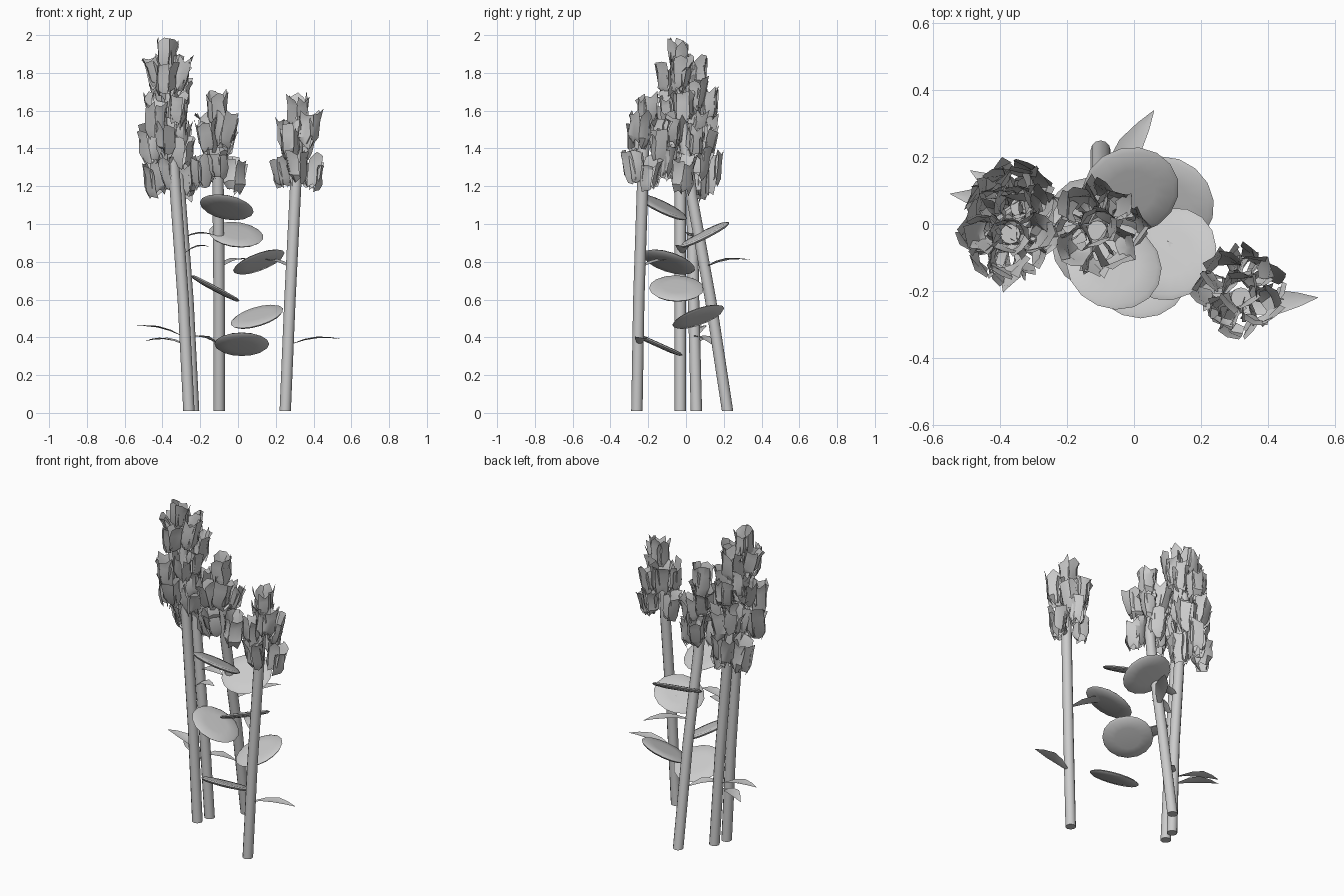
import bpy, bmesh, math, random
from mathutils import Vector, Matrix

if "Cube" in bpy.data.objects:
    bpy.data.objects.remove(bpy.data.objects["Cube"])
random.seed(7)

def finish(bm, name, smooth=40):
    me = bpy.data.meshes.new(name)
    bm.normal_update()
    bm.to_mesh(me)
    bm.free()
    ob = bpy.data.objects.new(name, me)
    bpy.context.collection.objects.link(ob)
    bpy.context.view_layer.objects.active = ob
    ob.select_set(True)
    bpy.ops.object.shade_smooth_by_angle(angle=math.radians(smooth))
    ob.select_set(False)
    return ob

def stem(name, path, r=0.03, n=12):
    bm = bmesh.new()
    rings = [[bm.verts.new((x + r * math.cos(2 * math.pi * i / n),
                            y + r * math.sin(2 * math.pi * i / n), z))
              for i in range(n)] for x, y, z in path]
    for a, b in zip(rings, rings[1:]):
        for i in range(n):
            bm.faces.new((a[i], a[(i + 1) % n], b[(i + 1) % n], b[i]))
    bm.faces.new(rings[0][::-1])
    bm.faces.new(rings[-1])
    finish(bm, name)

def add_blossom(bm, pos, axis, size):
    # five broad ragged petals with pointed corners
    m = (Matrix.Translation(pos) @ Vector(axis).to_track_quat('Z', 'Y').to_matrix().to_4x4()
         @ Matrix.Rotation(random.uniform(0, 6.28), 4, 'Z'))
    rows = [(0.030, -0.09, 0.028), (0.046, -0.05, 0.036),
            (0.046, 0.03, 0.038), (0.056, 0.075, 0.036)]
    for k in range(5):
        rot = m @ Matrix.Rotation(2 * math.pi * k / 5 + random.uniform(-.2, .2), 4, 'Z')
        lift = random.uniform(-.025, .015)
        lean = random.uniform(-.012, .012)
        grid = []
        for j, (r, z, w) in enumerate(rows):
            ragged = 0.024 if j in (0, 3) else 0.006
            grid.append([bm.verts.new(rot @ (Vector((
                r + random.uniform(-.01, .01) - 0.004 * abs(s), s * w + lean * j / 3,
                z + lift + random.uniform(-ragged, ragged))) * size)) for s in (-1, 0, 1)])
        for a, b in zip(grid, grid[1:]):
            for i in range(2):
                bm.faces.new((a[i], a[i + 1], b[i + 1], b[i]))

def flower_head(name, cx, cy, z0, z1, tiers, rad):
    # spiral of tiers topped by one central blossom
    bm = bmesh.new()
    for t in range(tiers):
        f = t / tiers
        z = z0 + 0.10 + f * (z1 - z0 - 0.17)
        for k in range(4):
            a = 2 * math.pi * k / 4 + t * 0.8 + random.uniform(-.2, .2)
            c, s = math.cos(a), math.sin(a)
            r = rad * (1 - 0.3 * f)
            rise = (0.05 if k % 2 else 0) + random.uniform(-.02, .02)
            add_blossom(bm, (cx + r * c, cy + r * s, z + rise),
                        (0.1 * c + random.uniform(-.15, .15),
                         0.1 * s + random.uniform(-.15, .15), 1), random.uniform(.85, 1.05))
    add_blossom(bm, (cx, cy, z1 - 0.095), (0, 0, 1), 0.95)
    finish(bm, name, 35)

def leaf(name, a, b, width=0.075):
    # thin arched blade, folded at the midrib
    bm = bmesh.new()
    a, b = Vector(a), Vector(b)
    d = b - a
    side = Vector((-d.y, d.x, 0)).normalized()
    rows = []
    for t, w in ((0, .12), (.3, .8), (.55, 1), (.8, .55), (1, .02)):
        p = a + d * t + Vector((0, 0, 0.02 * math.sin(math.pi * t)))
        rows.append([bm.verts.new(p + side * s * w * width / 2 + Vector((0, 0, .008 * w * abs(s))))
                     for s in (-1, 0, 1)])
    for p, q in zip(rows, rows[1:]):
        for i in range(2):
            bm.faces.new((p[i], p[i + 1], q[i + 1], q[i]))
    finish(bm, name)

def pad(name, c, sx, sy, r=0.145):
    # shallow lens-shaped round pad tilted by its slopes
    bm = bmesh.new()
    n = 16
    m = Matrix.Translation(c) @ Vector((-sx, -sy, 1)).to_track_quat('Z', 'Y').to_matrix().to_4x4()
    rings = []
    for k, z in ((.5, -.016), (.92, -.010), (1, 0), (.9, .008), (.5, .010)):
        rings.append([bm.verts.new(m @ Vector((r * k * math.cos(2 * math.pi * i / n),
                      r * k * math.sin(2 * math.pi * i / n), z))) for i in range(n)])
    for a, b in zip(rings, rings[1:]):
        for i in range(n):
            bm.faces.new((a[i], a[(i + 1) % n], b[(i + 1) % n], b[i]))
    bm.faces.new(rings[0][::-1])
    bm.faces.new(rings[-1])
    finish(bm, name, 50)

# stems
stem("stem_tall", [(-.26, -.03, .01), (-.29, -.03, .6), (-.34, -.03, 1.3), (-.37, -.03, 1.85)])
stem("stem_left", [(-.235, .055, .01), (-.265, .04, .6), (-.315, .03, 1.25), (-.34, .05, 1.7)])
stem("stem_middle", [(-.10, .22, .01), (-.10, .13, .6), (-.105, .03, 1.15), (-.11, -.02, 1.55)])
stem("stem_right", [(.25, -.26, .01), (.275, -.25, .6), (.305, -.23, 1.2), (.32, -.22, 1.55)])

# flower heads
flower_head("flower_head_tall", -.375, -.035, 1.32, 1.99, 3, .085)
flower_head("flower_head_left", -.36, .06, 1.15, 1.90, 3, .075)
flower_head("flower_head_middle", -.105, -.01, 1.17, 1.71, 2, .085)
flower_head("flower_head_right", .315, -.20, 1.17, 1.70, 2, .085)

# round pads between the stems
for i, (c, sx, sy) in enumerate([
        ((-.06, -.125, 1.09), -.20, -.48), ((-.01, .10, .945), -.12, .5),
        ((.11, -.09, .80), .38, -.32), ((-.12, -.05, .66), -.53, -.02),
        ((.10, .065, .51), .3, .36), ((.02, -.15, .365), .0, -.45)]):
    pad("round_pad_%d" % (i + 1), c, sx, sy)

# leaves
for i, (a, b) in enumerate([
        ((-.28, .05, .40), (-.55, .09, .46)), ((-.28, .03, .36), (-.49, .16, .38)),
        ((.27, -.25, .36), (.55, -.22, .39)), ((-.26, .04, .40), (-.10, .14, .36)),
        ((-.10, .10, .77), (.06, .34, .81)), ((-.29, -.02, .84), (-.15, -.02, .88)),
        ((-.30, .04, .92), (-.12, .02, .94)), ((.28, -.24, .77), (.10, -.05, .80))]):
    leaf("leaf_%d" % (i + 1), a, b)
